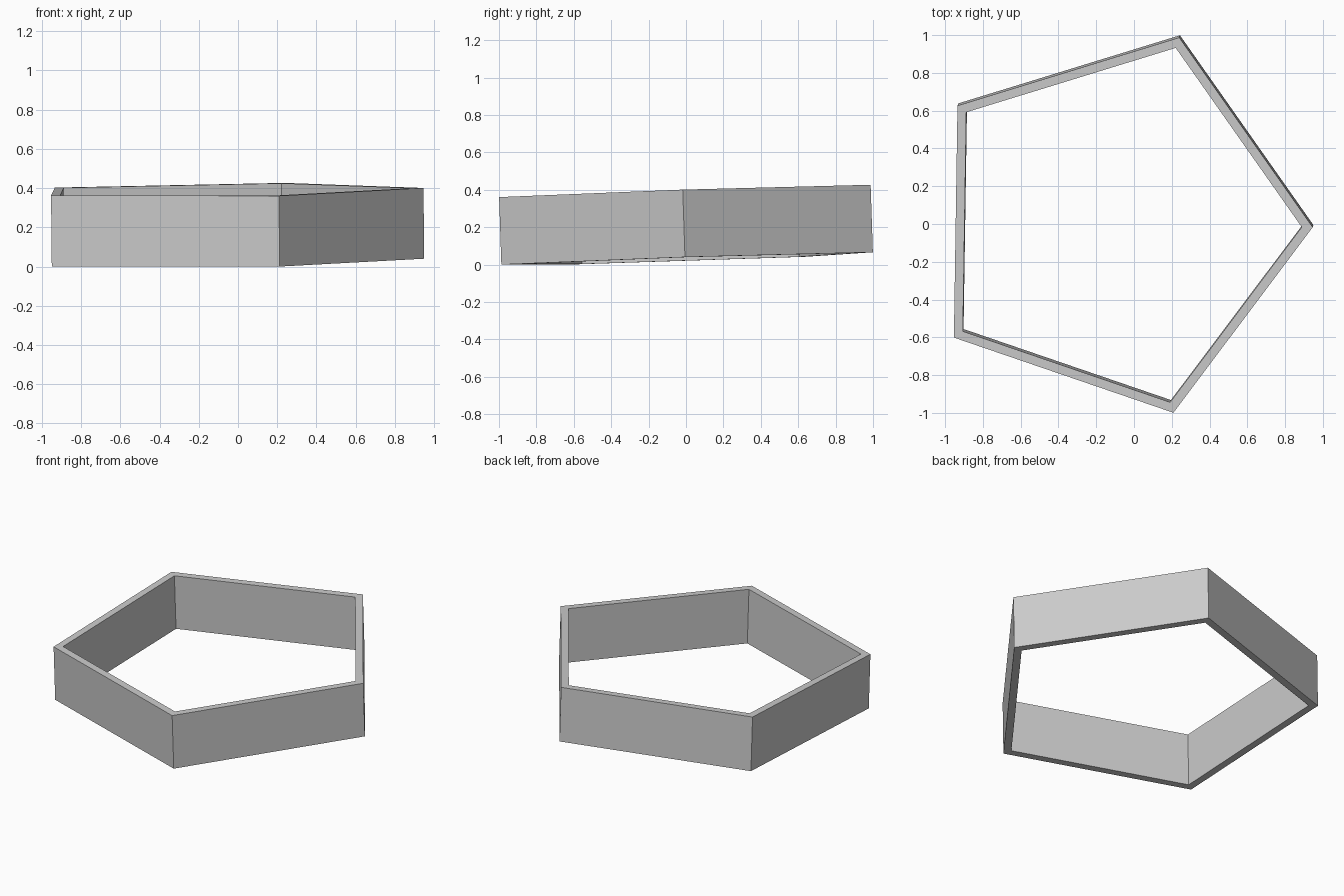
import bpy, bmesh
from math import cos, sin, radians
from mathutils import Matrix, Vector

if "Cube" in bpy.data.objects:
    bpy.data.objects.remove(bpy.data.objects["Cube"])

SIDES, R_OUT, R_IN, HEIGHT = 5, 1.045, 0.987, 0.361
bm = bmesh.new()


def ring(radius, z):
    pts = [radians(-0.9 + 360 / SIDES * i) for i in range(SIDES)]
    return [bm.verts.new((radius * cos(a), radius * sin(a), z)) for a in pts]


# Pentagonal wall: outer, top rim, inner and bottom rim bands
loops = [ring(R_OUT, 0), ring(R_OUT, HEIGHT), ring(R_IN, HEIGHT), ring(R_IN, 0)]
for k in range(4):
    a, b = loops[k], loops[(k + 1) % 4]
    for i in range(SIDES):
        j = (i + 1) % SIDES
        bm.faces.new((a[i], a[j], b[j], b[i]))
bmesh.ops.recalc_face_normals(bm, faces=bm.faces)

# Slight tilt, rising to the back and right
tilt = Vector((0, 0, 1)).rotation_difference(Vector((-0.0103, -0.033, 1)))
bm.transform(Matrix.Translation((-0.095, 0.011, 0)) @ tilt.to_matrix().to_4x4())
bm.transform(Matrix.Translation((0, 0, -min(v.co.z for v in bm.verts))))

mesh = bpy.data.meshes.new("pentagon_frame")
bm.to_mesh(mesh)
bm.free()
bpy.context.collection.objects.link(bpy.data.objects.new("pentagon_frame", mesh))
